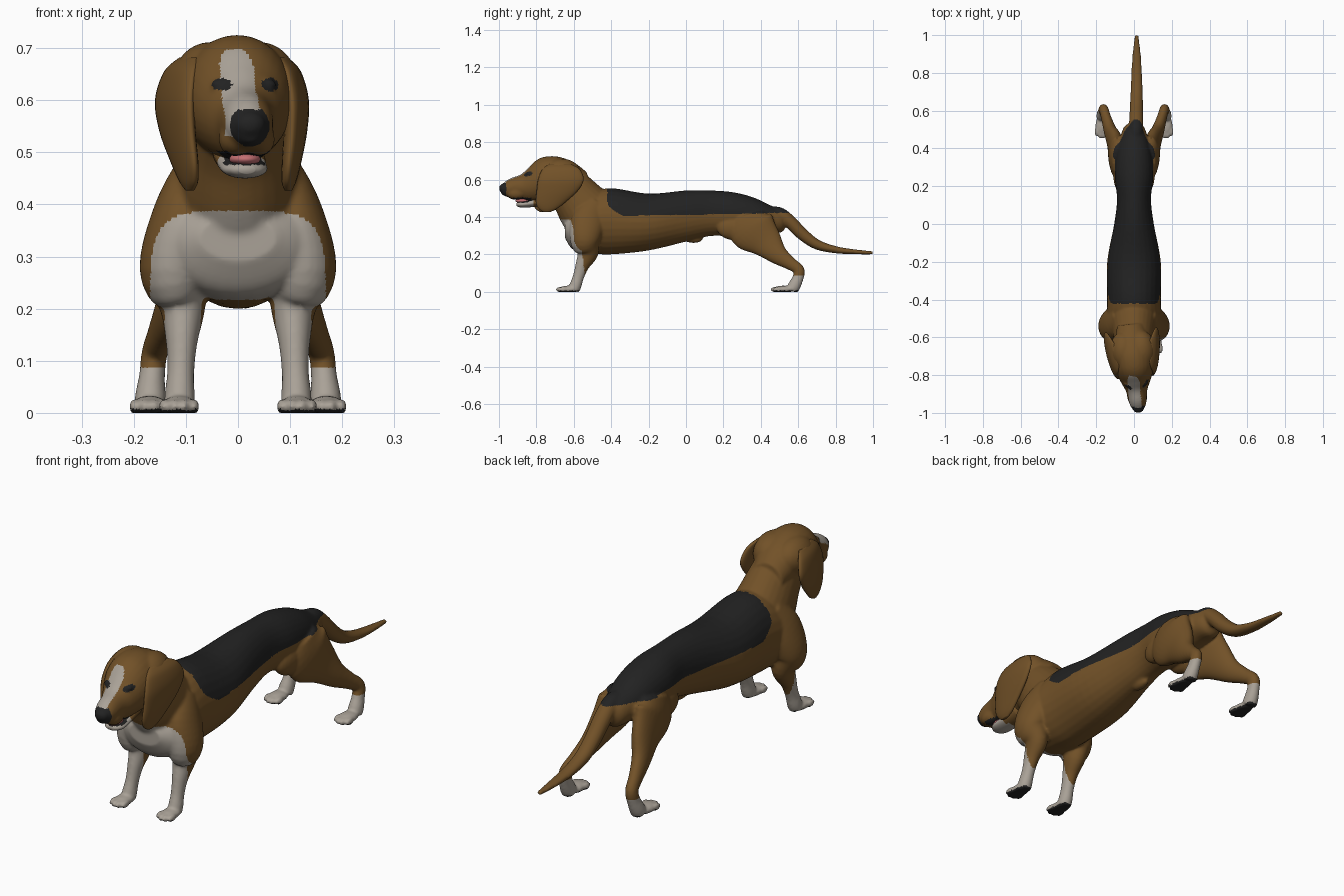
import bpy, bmesh, math
from mathutils import Vector, Matrix

if "Cube" in bpy.data.objects:
    bpy.data.objects.remove(bpy.data.objects["Cube"], do_unlink=True)


def material(name, rgb):
    m = bpy.data.materials.new(name)
    m.use_nodes = True
    m.diffuse_color = (*rgb, 1)
    bsdf = next(n for n in m.node_tree.nodes if n.type == 'BSDF_PRINCIPLED')
    bsdf.inputs["Base Color"].default_value = (*rgb, 1)
    return m


MATS = [material("tan_coat", (0.168, 0.083, 0.021)),
        material("white_coat", (0.40, 0.36, 0.31)),
        material("black_coat", (0.016, 0.016, 0.016)),
        material("pink_tongue", (0.55, 0.16, 0.17))]
TAN, WHITE, BLACK, PINK = range(4)


def turned(point, degrees):
    """Turn about a vertical line through a point."""
    move = Matrix.Translation(point)
    return move @ Matrix.Rotation(math.radians(degrees), 4, 'Z') @ move.inverted()


# The head sits slightly to its right and turns to its left
HEAD = Matrix.Translation((-0.005, 0, 0)) @ turned((0, -0.68, 0), 5.5)
IDENT = Matrix.Identity(4)


def spline(a, b, c, d, t):
    return 0.5 * (2 * b + (c - a) * t + (2 * a - 5 * b + 4 * c - d) * t * t
                  + (3 * b - a - 3 * c + d) * t ** 3)


def loft(bm, sections, mat=IDENT, mirror=1, axis=None, steps=5, seg=28):
    """Skin ellipses (x, y, z, half width, half depth) along a smooth path.
    Rings face along the path, or along a fixed axis."""
    s = [Vector(p) for p in sections]
    s = [s[0]] + s + [s[-1]]
    path = [spline(*s[i:i + 4], k / steps)
            for i in range(len(s) - 3) for k in range(steps)] + [s[-1]]
    rings = []
    for i, p in enumerate(path):
        a, b = path[max(i - 1, 0)], path[min(i + 1, len(path) - 1)]
        t = Vector(axis) if axis else (Vector(b[:3]) - Vector(a[:3])).normalized()
        side = Vector((1, 0, 0))
        side = (side - t * side.dot(t)).normalized()
        up = t.cross(side)
        ring = []
        for k in range(seg):
            ang = math.tau * k / seg
            v = (Vector(p[:3]) + side * (max(p[3], 0.004) * math.cos(ang))
                 + up * (max(p[4], 0.004) * math.sin(ang)))
            v.x *= mirror
            ring.append(bm.verts.new(mat @ v))
        rings.append(ring)
    for r, q in zip(rings, rings[1:]):
        for k in range(seg):
            n = (k + 1) % seg
            bm.faces.new((r[k], r[n], q[n], q[k]))
    bm.faces.new(rings[0])
    bm.faces.new(rings[-1])


def loft_y(bm, rows, mat=IDENT):
    """Upright sections (y, z, half width, half height) on the centre line."""
    loft(bm, [(0, y, z, rx, rz) for y, z, rx, rz in rows], mat, axis=(0, -1, 0))


def ball(bm, centre, radii, mat=IDENT):
    m = mat @ Matrix.Translation(centre) @ Matrix.Diagonal((*radii, 1))
    bmesh.ops.create_uvsphere(bm, u_segments=24, v_segments=14, radius=1, matrix=m)


def finish(bm, name, rule, fuse=False):
    bmesh.ops.recalc_face_normals(bm, faces=bm.faces)
    me = bpy.data.meshes.new(name)
    bm.to_mesh(me)
    bm.free()
    ob = bpy.data.objects.new(name, me)
    bpy.context.collection.objects.link(ob)
    if fuse:
        r = ob.modifiers.new("fuse", 'REMESH')
        r.mode, r.voxel_size = 'VOXEL', 0.006
        s = ob.modifiers.new("soften", 'SMOOTH')
        s.factor, s.iterations = 0.5, 6
        dg = bpy.context.evaluated_depsgraph_get()
        me = bpy.data.meshes.new_from_object(ob.evaluated_get(dg))
        ob.modifiers.clear()
        ob.data = me
        me.name = name
        for v in me.vertices:
            v.co.z = max(v.co.z, 0)
    me.materials.clear()
    for m in MATS:
        me.materials.append(m)
    for p in me.polygons:
        p.use_smooth = True
        p.material_index = rule(p.center, p.normal)
    return ob


# Trunk, neck, head, tail and legs fused into one skin
bm = bmesh.new()
loft_y(bm, [
    (-.648, .335, .075, .045), (-.615, .325, .13, .09), (-.57, .33, .15, .115),
    (-.50, .365, .147, .16), (-.40, .377, .142, .177), (-.2, .373, .142, .152),
    (0, .405, .105, .137), (.13, .42, .09, .122), (.25, .415, .102, .118),
    (.36, .405, .095, .10), (.45, .39, .075, .073), (.51, .378, .055, .06),
    (.532, .375, .03, .03)])
loft(bm, [(0, -.44, .36, .13, .16), (0, -.53, .432, .122, .15),
          (0, -.605, .525, .105, .125), (0, -.68, .60, .09, .11)])
loft_y(bm, [
    (-.53, .57, .07, .07), (-.60, .60, .088, .092), (-.68, .605, .108, .117),
    (-.75, .603, .105, .12), (-.80, .592, .092, .112), (-.845, .572, .073, .09),
    (-.885, .56, .056, .067), (-.94, .555, .047, .052), (-.97, .55, .037, .038),
    (-.988, .545, .02, .024)], HEAD)
ball(bm, (0, -.979, .553), (.03, .022, .025), HEAD)
loft(bm, [(.005, .44, .42, .04, .035), (.01, .50, .415, .038, .037),
          (.012, .56, .37, .037, .035), (.013, .62, .31, .035, .033),
          (.014, .70, .253, .032, .027), (.014, .80, .225, .028, .019),
          (.014, .90, .214, .022, .013), (.014, 1, .208, .01, .009)])
ball(bm, (0, .04, .283), (.022, .05, .022))
for side in (1, -1):
    # skull side, eyeball, flews and flank
    ball(bm, (side * .047, -.67, .632), (.074, .105, .08), HEAD)
    ball(bm, (side * .047, -.846, .63), (.016, .014, .012), HEAD)
    ball(bm, (side * .022, -.91, .525), (.032, .05, .033), HEAD)
    ball(bm, (side * .07, .265, .34), (.04, .10, .065))
    loft(bm, [(.075, -.47, .47, .04, .065), (.105, -.52, .38, .058, .092),
              (.124, -.54, .275, .065, .08), (.107, -.525, .21, .046, .058),
              (.108, -.555, .14, .031, .037), (.11, -.575, .08, .026, .03),
              (.112, -.59, .035, .029, .032), (.112, -.60, .008, .03, .03)],
         mirror=side)
    loft(bm, [(.066, .33, .40, .05, .09), (.085, .355, .34, .05, .13),
              (.10, .425, .27, .042, .092), (.125, .49, .20, .034, .055),
              (.147, .56, .15, .027, .035), (.16, .605, .115, .025, .029),
              (.165, .597, .07, .025, .03), (.168, .578, .03, .03, .034),
              (.168, .565, .008, .03, .03)], mirror=side)
    for px, py in ((.113, -.628), (.17, .52)):
        ball(bm, (side * px, py, .013), (.035, .056, .02))
        for k in (-1.5, -.5, .5, 1.5):
            ball(bm, (side * px + k * .019, py - .048 + abs(k) * .012, .012),
                 (.0105, .027, .015))


def coat(c, n):
    x, y, z = c
    h = HEAD.inverted() @ c
    if z < .007 and n.z < -.3:
        return BLACK
    # eyes, nose, lips and blaze
    if h.y < -.79 and z > .44:
        if ((abs(h.x - .004) - .047) / .018) ** 2 + ((z - .63) / .0125) ** 2 < 1:
            return BLACK
        if h.y < -.966 and .505 < z < .582:
            return BLACK
        if z < .505 and n.z < -.7 and -.93 < h.y < -.83:
            return BLACK
        crown = .698 - .03 * ((h.x + .013) / .032) ** 4
        return WHITE if -.045 < h.x < .019 and .53 < z < crown else TAN
    # saddle
    if (z > .405 + .018 * (y + .4) and n.z > -.5
            and -.42 + 16 * max(0, .48 - z) ** 2 < y < .56):
        return BLACK
    # socks
    if z < .088:
        return WHITE
    # bib and fronts of the forelegs
    bib = (x / .168) ** 4 + (max(0, z - .22) / .168) ** 4 < 1
    under = abs(x) < .065 and z < .217
    if bib and not under and y < -.54 - (z - .08) * .12:
        return WHITE
    return TAN


finish(bm, "body", coat, fuse=True)

# Hanging ears
for side, name in ((1, "left_ear"), (-1, "right_ear")):
    bm = bmesh.new()
    turn = turned((side * .115, -.69, 0), -9 * side)
    loft(bm, [(.088, -.685, .682, .012, .06), (.104, -.68, .655, .020, .10),
              (.115, -.68, .60, .024, .122), (.115, -.70, .54, .022, .11),
              (.110, -.735, .48, .018, .08), (.106, -.75, .445, .014, .05),
              (.105, -.755, .427, .007, .02)], HEAD @ turn, mirror=side,
         axis=(0, 0, -1))
    finish(bm, name, lambda c, n: TAN)

# Open lower jaw with dark inner lips, and tongue
bm = bmesh.new()
loft_y(bm, [(-.74, .50, .05, .04), (-.82, .476, .046, .023),
            (-.87, .468, .043, .018), (-.895, .467, .032, .014),
            (-.907, .467, .016, .008)], HEAD)
finish(bm, "lower_jaw", lambda c, n:
       BLACK if n.z > .8 else WHITE if c.y < -.81 else TAN)
bm = bmesh.new()
ball(bm, (0, -.87, .487), (.03, .043, .014), HEAD)
finish(bm, "tongue", lambda c, n: PINK)
